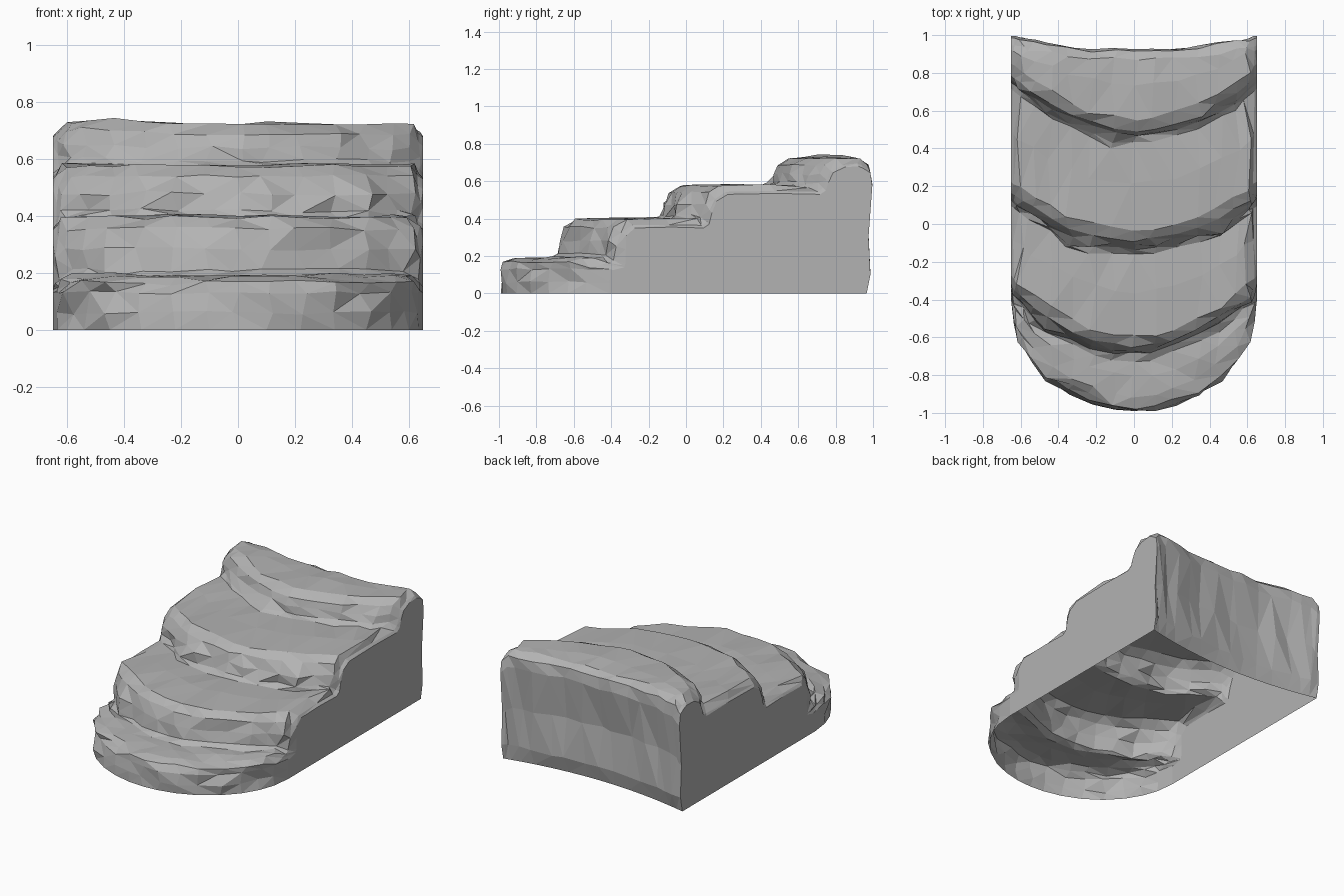
import bpy, bmesh, random
from mathutils import Vector

if "Cube" in bpy.data.objects:
    bpy.data.objects.remove(bpy.data.objects["Cube"])
rng = random.Random(4)
HALF = 0.65

stone = bpy.data.materials.new("grey stone")
stone.use_nodes = True
stone.diffuse_color = (0.45, 0.45, 0.45, 1)
stone.node_tree.nodes["Principled BSDF"].inputs["Base Color"].default_value = (0.45, 0.45, 0.45, 1)


# Curved plan lines of the front, the risers and the back
def front_line(x):
    return -0.42 - 0.58 * max(0, 1 - (x / HALF) ** 2) ** 0.5


def bowed(middle, bend):
    return lambda x: middle + bend * x * x


riser_lines = [bowed(-0.69, 0.75), bowed(-0.13, 0.6), bowed(0.46, 0.68)]
back_line = bowed(0.92, 0.18)
treads = [0.19, 0.395, 0.575, 0.72]


def section(x):
    """Outline of the stair at one x, from front foot over the treads to back foot."""
    f, b = front_line(x), back_line(x)
    pts = [(f + 0.01, 0), (f, 0.06), (f, 0.13), (f + 0.03, 0.17), (f + 0.09, 0.185)]
    for i, line in enumerate(riser_lines):
        y, low, high = line(x), treads[i], treads[i + 1]
        rise = high - low
        start = pts[-1][0]
        pts += [(start + (y - start) * 0.5, low + 0.005), (y - 0.03, low),
                (y, low + 0.02), (y + 0.015, low + rise * 0.45),
                (y + 0.04, low + rise * 0.8), (y + 0.1, high)]
    start = pts[-1][0]
    pts += [(start + (b - start) * 0.5, 0.725), (b - 0.05, 0.715), (b - 0.01, 0.69),
            (b, 0.62), (b - 0.02, 0.35), (b - 0.01, 0.1), (b - 0.03, 0)]
    # Keep the narrow ends of the treads from folding back
    out, reach = [], -2
    for k, (y, z) in enumerate(pts):
        if k < len(pts) - 4:
            reach = y = max(y, reach + 0.002)
        out.append((y, z))
    return out


# Chips and knobs: centre, radius, push
knobs = [((-0.44, 0.75, 0.72), 0.25, (0, 0, 0.025)),
         ((-0.14, 0.46, 0.59), 0.1, (0, -0.05, 0)),
         ((-0.30, -0.09, 0.42), 0.14, (0, -0.07, 0.02)),
         ((0.45, 0.0, 0.45), 0.14, (0, -0.06, 0)),
         ((0.28, -0.62, 0.22), 0.13, (0.02, 0.07, 0)),
         ((-0.28, -0.92, 0.15), 0.12, (0, 0.05, -0.02)),
         ((-0.50, -0.50, 0.25), 0.12, (0, -0.05, 0)),
         ((0.58, 0.62, 0.62), 0.12, (0, -0.04, -0.02))]


def weather(p, edge):
    p = Vector(p)
    if p.z > 0.001:
        # Soften the shoulders above the side walls
        if p.z > 0.15:
            p.z -= 0.045 * edge
        wobble = 0.012 * (1 - edge)
        p += Vector((rng.uniform(-1, 1) * wobble * 2, rng.uniform(-1, 1) * wobble,
                     rng.uniform(-1, 1) * wobble * 0.6))
    for centre, radius, push in knobs:
        fall = 1 - (p - Vector(centre)).length / radius
        if fall > 0:
            p += Vector(push) * fall
    p.x = max(-HALF, min(HALF, p.x))
    p.y = max(-1, min(1, p.y))
    return p


# Stair shell: rows of sections, side walls, open underneath
half_columns = [0.1, 0.22, 0.34, 0.45, 0.54, 0.6, 0.635, HALF]
columns = [-x for x in reversed(half_columns)] + [0] + half_columns
bm = bmesh.new()
rows = []
for x in columns:
    edge = max(0, (abs(x) - 0.6) / 0.05)
    rows.append([bm.verts.new(weather((x, y, z), edge)) for y, z in section(x)])
for a, b in zip(rows, rows[1:]):
    for k in range(len(a) - 1):
        bm.faces.new((a[k], b[k], b[k + 1], a[k + 1]))
bm.faces.new(rows[0])
bm.faces.new(list(reversed(rows[-1])))
bmesh.ops.recalc_face_normals(bm, faces=bm.faces)
bmesh.ops.triangulate(bm, faces=bm.faces, quad_method='SHORT_EDGE', ngon_method='BEAUTY')

mesh = bpy.data.meshes.new("rock_stairs")
bm.to_mesh(mesh)
bm.free()
mesh.materials.append(stone)
stairs = bpy.data.objects.new("rock_stairs", mesh)
bpy.context.collection.objects.link(stairs)
